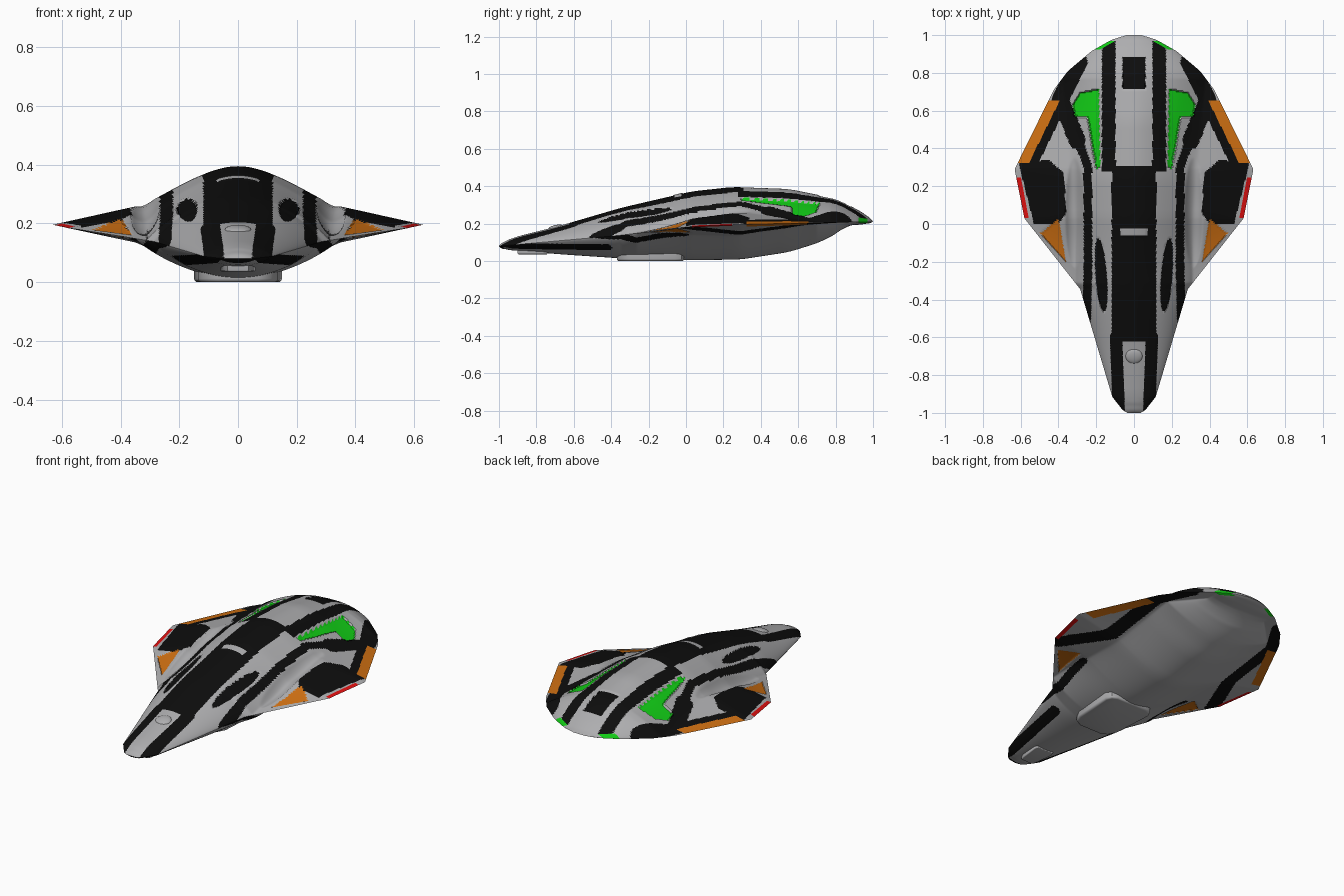
import bpy, bmesh, math

if "Cube" in bpy.data.objects:
    bpy.data.objects.remove(bpy.data.objects["Cube"])

# ---- flat colours ----
def mat(name, r, g, b):
    m = bpy.data.materials.new(name)
    m.diffuse_color = (r, g, b, 1)
    m.use_nodes = True
    m.node_tree.nodes["Principled BSDF"].inputs["Base Color"].default_value = m.diffuse_color
    return m

MATS = [mat("hull grey", .42, .42, .43), mat("stripe black", .004, .004, .004),
        mat("panel green", .006, .62, .008), mat("trim orange", .62, .16, .006),
        mat("tip red", .75, .005, .005)]
GREY, BLACK, GREEN, ORANGE, RED = range(5)

# ---- hull guide curves along y ----
OUTLINE = [(-1, .035), (-.985, .06), (-.915, .115), (-.345, .285), (.03, .58), (.29, .632),
           (.335, .61), (.71, .425), (.81, .35), (.915, .225), (.975, .12), (1, .04)]
RIM = [(-1, .08), (-.345, .138), (.03, .185), (.3, .196), (1, .21)]
ROOF = [(-1, .08), (-.985, .1), (-.915, .128), (-.67, .19), (-.345, .285), (.03, .372),
        (.25, .396), (.55, .385), (.81, .333), (.975, .242), (1, .21)]
KEEL = [(-1, .08), (-.985, .062), (-.67, .036), (-.345, .014), (.03, .005), (.29, .008),
        (.55, .048), (.71, .098), (.83, .16), (.845, .188), (.975, .198), (1, .21)]
WING = [(-.4, 0), (-.095, .36), (.03, .55), (.25, .65), (.55, .48), (.71, .25), (.87, 0)]

def at(curve, y):
    y = max(curve[0][0], min(curve[-1][0], y))
    for (a, p), (b, q) in zip(curve, curve[1:]):
        if y <= b:
            return p + (q - p) * (y - a) / (b - a)
    return curve[-1][1]

def smooth_at(curve, y):
    w = min(.04, 1 - abs(y))
    return sum(at(curve, y + w * k / 3) for k in range(-3, 4)) / 7

# ---- shape tests in (|x|, y) for painted areas ----
def box(x0, x1, y0, y1):
    return lambda x, y, rim: x0 < x < x1 and y0 < y < y1

def edge(d0, d1, y0, y1):  # strip following the outline
    return lambda x, y, rim: d0 <= rim - x < d1 and y0 < y < y1

def oval(cx, cy, rx, ry, lean=0):
    return lambda x, y, rim: ((x - cx - lean * (y - cy)) / rx) ** 2 + ((y - cy) / ry) ** 2 < 1

def band(width, *path):
    def test(x, y, rim):
        for (ax, ay), (bx, by) in zip(path, path[1:]):
            dx, dy = bx - ax, by - ay
            t = max(0, min(1, ((x - ax) * dx + (y - ay) * dy) / (dx * dx + dy * dy)))
            if math.hypot(x - ax - t * dx, y - ay - t * dy) < width / 2:
                return True
        return False
    return test

def poly(*pts):
    def test(x, y, rim):
        hit = False
        for (x1, y1), (x2, y2) in zip(pts, pts[1:] + pts[:1]):
            if (y1 > y) != (y2 > y) and x < x1 + (y - y1) * (x2 - x1) / (y2 - y1):
                hit = not hit
        return hit
    return test

# ---- painted areas: colour, recess depth, test; later ones win ----
TRIM = [(ORANGE, 0, edge(0, .06, .32, .65)), (RED, 0, edge(0, .022, .03, .25)),
        (GREEN, 0, edge(0, .03, .92, .968)),
        (ORANGE, .004, poly((.40, .03), (.495, -.05), (.36, -.2)))]
TOP = [
    (BLACK, 0, box(-1, .118, -.62, .31)),                            # canopy
    (BLACK, 0, band(.065, (.08, -1), (.095, -.6))),                  # nose stripe
    (BLACK, 0, box(.098, .17, .28, .97)),                            # tail stripe
    (BLACK, 0, band(.045, (.25, -.5), (.243, -.2), (.245, .3), (.3, .46))),  # flank stripe
    (BLACK, 0, band(.09, (.3, .44), (.39, .66), (.29, .86))),
    (BLACK, 0, edge(.06, .11, .28, .7)),                             # wing stripe
    (BLACK, 0, poly((.37, .27), (.36, .05), (.40, 0), (.53, 0), (.61, .32), (.45, .34))),
    *TRIM,
    (GREEN, .010, poly((.185, .715), (.285, .695), (.325, .63), (.312, .57), (.245, .565),
                       (.2, .29), (.18, .3))),                       # vent
    (BLACK, .005, oval(.174, -.27, .03, .195, .08)),                 # side window
    (BLACK, .005, box(-1, .06, .715, .882)),                         # roof hatch
    (GREY, -.004, box(-1, .07, -.063, -.022))]                       # canopy bar
BOTTOM = [
    (BLACK, 0, box(-1, 1, -1.01, -.98)),
    (BLACK, 0, band(.05, (.08, -1), (.2, -.42))),
    (BLACK, 0, band(.04, (.26, -.5), (.35, 0))),
    (BLACK, 0, band(.085, (.55, 0), (.41, .3), (.41, .68), (.31, .85))),
    *TRIM]

def section(y):
    return dict(y=y, w=at(OUTLINE, y), rim=smooth_at(RIM, y), roof=smooth_at(ROOF, y),
                keel=smooth_at(KEEL, y), k=smooth_at(WING, y))

def height(x, s, top):
    # rounded body bump blended with a straight wing taper
    y, w, k, e = s['y'], s['w'], s['k'], .08
    lin = 1 - (math.hypot(x, e) - e) / (math.hypot(w, e) - e)
    if top:
        bw, p, h = .31 + .09 * max(0, y), .75 + 1.2 * k, s['roof'] - s['rim']
    else:
        bw, p, h = .35 - max(0, min(.15, y - .7)), .75 + .8 * k, s['keel'] - s['rim']
    bump = max(0, 1 - (x / min(bw, w)) ** 2) ** p
    z = s['rim'] + h * ((1 - k) * bump + k * lin)
    if top:  # scooped intake between body and wing
        z -= .03 * max(0, 1 - ((x - .315) / .05) ** 2 - ((y - .06) / .29) ** 2)
    if x < w * .97:
        for _, d, test in (TOP if top else BOTTOM):
            if d and test(x, y, w):
                z += -d if top else d
    return z

def finish(name, bm, mirror=False):
    me = bpy.data.meshes.new(name)
    bm.to_mesh(me)
    bm.free()
    for m in MATS:
        me.materials.append(m)
    ob = bpy.data.objects.new(name, me)
    bpy.context.collection.objects.link(ob)
    if mirror:
        ob.modifiers.new("mirror", 'MIRROR').merge_threshold = .0005
    bpy.ops.object.select_all(action='DESELECT')
    ob.select_set(True)
    bpy.context.view_layer.objects.active = ob
    bpy.ops.object.shade_smooth_by_angle(angle=math.radians(40))

# ---- hull: half of the top and bottom skins, mirrored ----
NX, NY = 80, 260
bm = bmesh.new()
rows = [section(-1 + 2 * j / NY) for j in range(NY + 1)]
across = [.6 * i / NX + .4 * math.sin(i / NX * math.pi / 2) for i in range(NX + 1)]
for top, paint in ((True, TOP), (False, BOTTOM)):
    grid = [[bm.verts.new((u * s['w'], s['y'], height(u * s['w'], s, top))) for u in across] for s in rows]
    for j in range(NY):
        for i in range(NX):
            q = [grid[j][i], grid[j][i + 1], grid[j + 1][i + 1], grid[j + 1][i]]
            f = bm.faces.new(q if top else q[::-1])
            c = f.calc_center_median()
            rim = (rows[j]['w'] + rows[j + 1]['w']) / 2
            for colour, _, test in paint:
                if test(c.x, c.y, rim):
                    f.material_index = colour
bmesh.ops.remove_doubles(bm, verts=bm.verts, dist=.00005)
finish("hull", bm, True)

# ---- rounded plates under the hull ----
def plate(name, half_outline, z0, z1, bevel):
    bm = bmesh.new()
    pts = half_outline + [(-x, y) for x, y in reversed(half_outline)]
    f = bm.faces.new([bm.verts.new((x, y, z0)) for x, y in pts])
    up = bmesh.ops.extrude_face_region(bm, geom=[f])
    bmesh.ops.translate(bm, vec=(0, 0, z1 - z0), verts=[v for v in up['geom'] if isinstance(v, bmesh.types.BMVert)])
    bmesh.ops.recalc_face_normals(bm, faces=bm.faces)
    low = [e for e in bm.edges if all(v.co.z < z0 + 1e-5 for v in e.verts)]
    bmesh.ops.bevel(bm, geom=low, offset=bevel, segments=3, profile=.5, affect='EDGES')
    finish(name, bm)

plate("belly_pad", [(.07, -.37), (.11, -.35), (.135, -.3), (.15, -.06), (.135, -.025), (.1, -.01)], 0, .045, .012)
plate("nose_pad", [(.035, -.9), (.045, -.88), (.06, -.76), (.05, -.74)], .036, .06, .005)

# ---- nose sensor dome ----
bm = bmesh.new()
bmesh.ops.create_uvsphere(bm, u_segments=24, v_segments=12, radius=1)
for v in bm.verts:
    v.co = (v.co.x * .045, -.7 + v.co.y * .04, .178 + v.co.z * .014 + v.co.y * .01)
finish("nose_sensor", bm)
